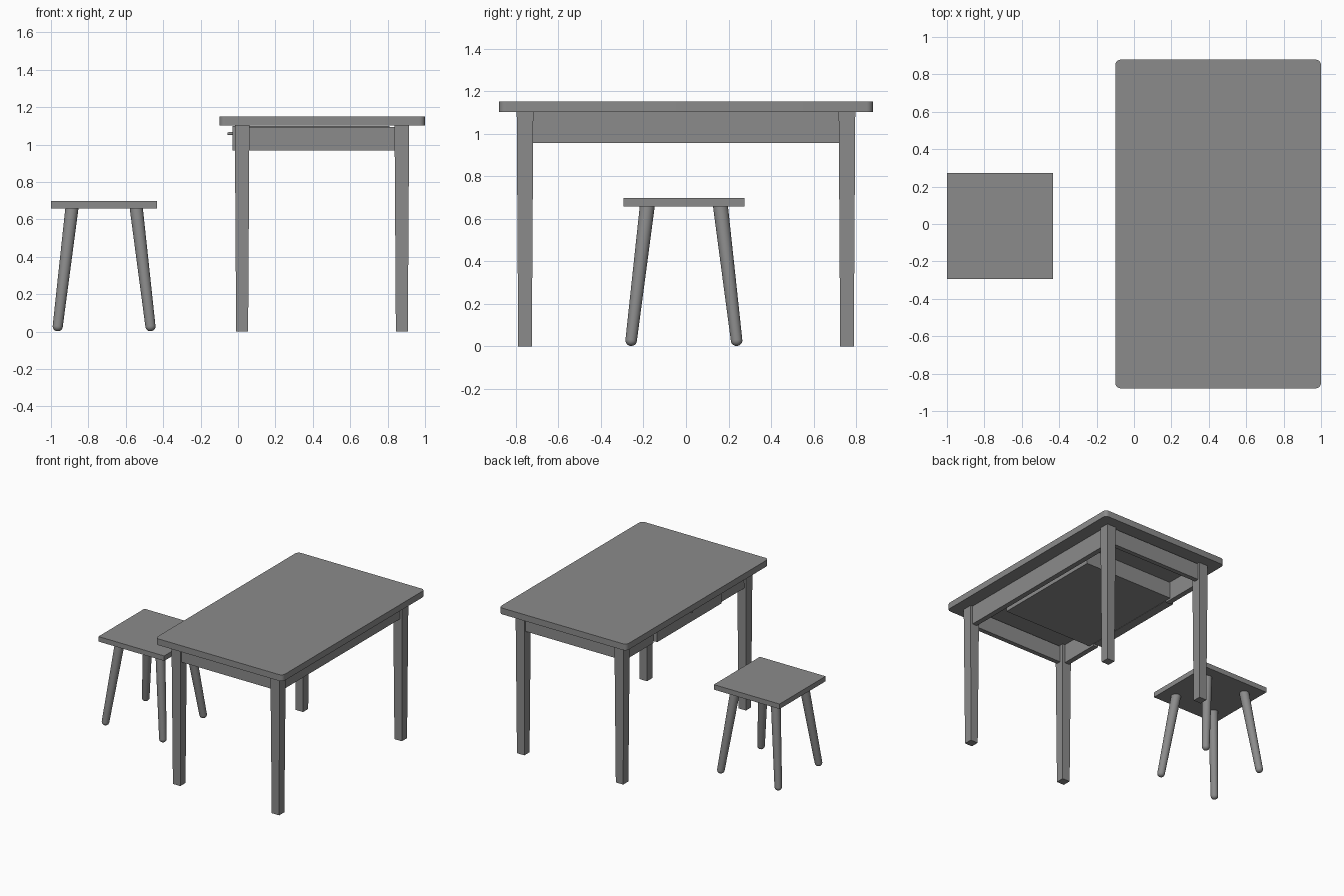
import bpy, bmesh, math
from mathutils import Vector

if "Cube" in bpy.data.objects:
    bpy.data.objects.remove(bpy.data.objects["Cube"])

# Dark grey used on every part
DARK = bpy.data.materials.new("dark_grey")
DARK.diffuse_color = (0.26, 0.26, 0.26, 1)
DARK.use_nodes = True
DARK.node_tree.nodes["Principled BSDF"].inputs["Base Color"].default_value = DARK.diffuse_color


def finish(name, bm, smooth=False):
    bmesh.ops.recalc_face_normals(bm, faces=bm.faces)
    me = bpy.data.meshes.new(name)
    bm.to_mesh(me)
    bm.free()
    me.materials.append(DARK)
    ob = bpy.data.objects.new(name, me)
    bpy.context.collection.objects.link(ob)
    if smooth:
        bpy.ops.object.select_all(action='DESELECT')
        bpy.context.view_layer.objects.active = ob
        ob.select_set(True)
        bpy.ops.object.shade_smooth_by_angle(angle=math.radians(35))
    return ob


def box(name, lo, hi, corner=0.0, taper=1.0):
    """Box between two corners; optional rounded upright edges and narrower foot."""
    bm = bmesh.new()
    bmesh.ops.create_cube(bm, size=1)
    lo, hi = Vector(lo), Vector(hi)
    mid, size = (lo + hi) / 2, hi - lo
    for v in bm.verts:
        k = taper if v.co.z < 0 else 1.0
        v.co = mid + Vector((v.co.x * size.x * k, v.co.y * size.y * k, v.co.z * size.z))
    if corner:
        upright = [e for e in bm.edges
                   if abs(e.verts[0].co.z - e.verts[1].co.z) > size.z * 0.5]
        bmesh.ops.bevel(bm, geom=upright, offset=corner, segments=5,
                        profile=0.5, affect='EDGES')
    return finish(name, bm, smooth=corner > 0)


def lathe(name, start, end, profile, sides=32):
    """Turned part from (radius, distance) pairs along the axis start -> end."""
    bm = bmesh.new()
    rings = []
    for r, d in profile:
        rings.append([bm.verts.new((r * math.cos(a), r * math.sin(a), d))
                      for a in (2 * math.pi * i / sides for i in range(sides))])
    for a, b in zip(rings, rings[1:]):
        for i in range(sides):
            j = (i + 1) % sides
            bm.faces.new((a[i], a[j], b[j], b[i]))
    bm.faces.new(rings[0][::-1])
    bm.faces.new(rings[-1])
    ob = finish(name, bm, smooth=True)
    start, end = Vector(start), Vector(end)
    ob.location = start
    ob.rotation_mode = 'QUATERNION'
    ob.rotation_quaternion = (end - start).to_track_quat('Z', 'Y')
    return ob


# Table top
TOP = 1.101
box("table_top", (-0.10, -0.879, TOP), (1.0, 0.879, 1.15), corner=0.03)

# Tapered square table legs and long-axis end aprons
LX0, LX1, LY, LH = 0.022, 0.876, 0.757, 0.039
for side, sy in (("front", -1), ("back", 1)):
    for end, x in (("left", LX0), ("right", LX1)):
        y = sy * LY
        box(f"table_leg_{side}_{end}", (x - LH, y - LH, 0),
            (x + LH, y + LH, TOP), taper=0.82)
    ya = sy * 0.765
    box(f"{side}_apron", (LX0 + 0.03, ya - 0.018, 0.967), (LX1 - 0.03, ya + 0.018, 1.094))

# Right apron
box("right_apron", (0.857, -LY + 0.03, 0.955), (0.897, LY - 0.03, TOP))

# Left apron in two pieces, either side of the drawer opening
FY = 0.40
for side, sy in (("front", -1), ("back", 1)):
    ys = sorted((sy * FY, sy * (LY - 0.03)))
    box(f"left_apron_{side}", (0.0, ys[0], 0.955), (0.04, ys[1], TOP))

# Drawer: narrower front, then bottom, sides and back
W = 0.447
box("drawer_front", (-0.03, -FY + 0.002, 0.968), (0.04, FY - 0.002, 1.098))
box("drawer_bottom", (0.04, -W, 0.97), (0.81, W, 0.985))
for side, sy in (("front", -1), ("back", 1)):
    ys = sorted((sy * W, sy * (W - 0.02)))
    box(f"drawer_side_{side}", (0.04, ys[0], 0.985), (0.81, ys[1], 1.098))
box("drawer_back", (0.79, -W + 0.02, 0.985), (0.81, W - 0.02, 1.098))

# Drawer knob
lathe("drawer_knob", (-0.03, 0, 1.058), (-0.06, 0, 1.058),
      [(0.008, 0), (0.008, 0.021), (0.006, 0.025)], 20)

# Stool seat
SX, SY, SH = -0.716, -0.01, 0.284
box("stool_seat", (SX - SH, SY - SH, 0.658), (SX + SH, SY + SH, 0.697))

# Splayed round stool legs with rounded feet
R = 0.026
for side, sy in (("front", -1), ("back", 1)):
    for end, sx in (("left", -1), ("right", 1)):
        foot = Vector((SX + sx * 0.251, SY + sy * 0.251, 0.002))
        head = Vector((SX + sx * 0.172, SY + sy * 0.172, 0.66))
        cap = [(R * math.sin(t) + 0.001, R * (1 - math.cos(t)))
               for t in (math.pi / 2 * i / 6 for i in range(7))]
        lathe(f"stool_leg_{side}_{end}", foot, head,
              cap + [(0.035, (head - foot).length)])
